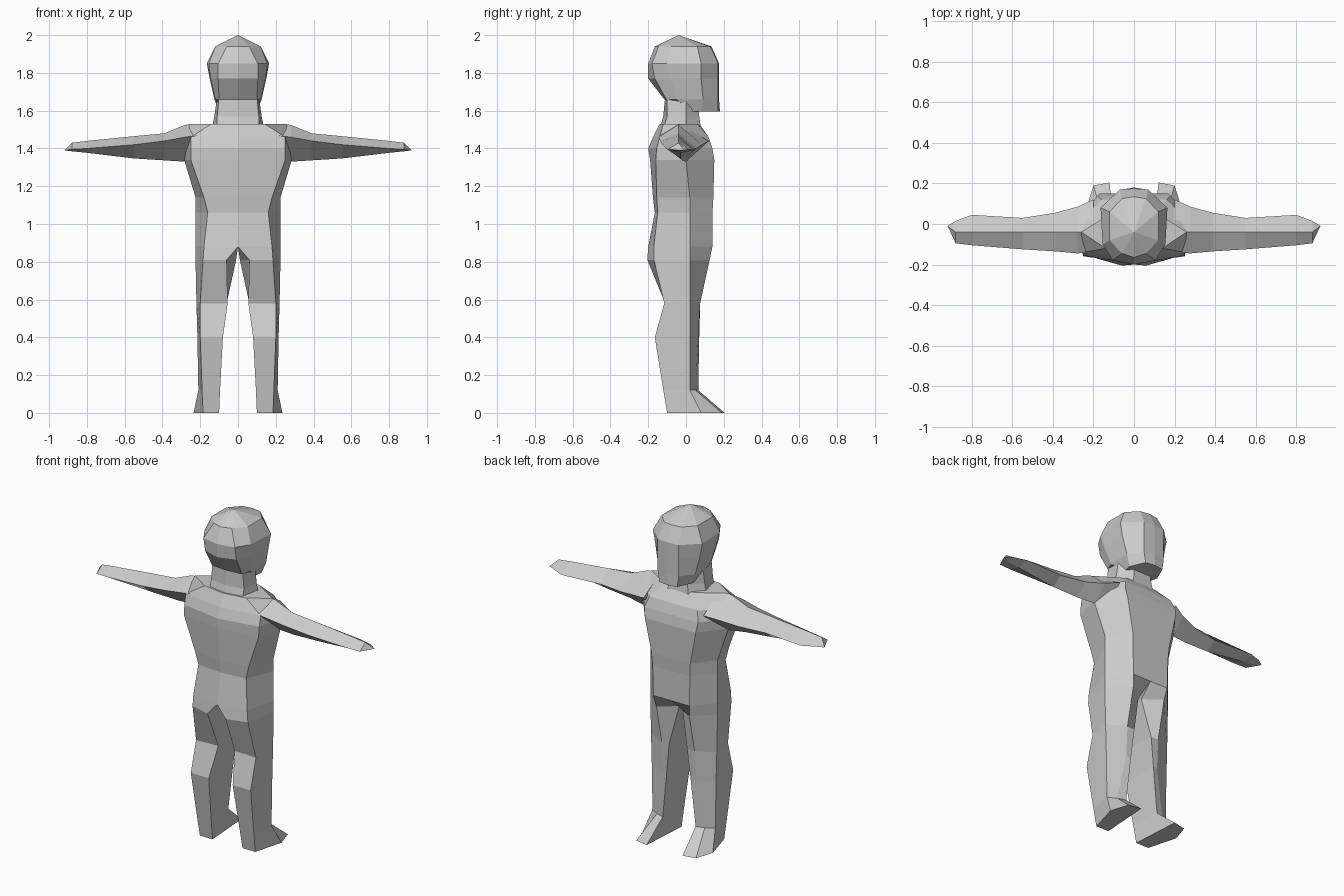
import bpy
import bmesh

cube = bpy.data.objects.get("Cube")
if cube:
    bpy.data.objects.remove(cube, do_unlink=True)

grey = bpy.data.materials.new("plain_grey")
grey.use_nodes = True
colour = (0.6, 0.6, 0.6, 1.0)
grey.diffuse_color = colour
grey.node_tree.nodes["Principled BSDF"].inputs["Base Color"].default_value = colour


def loft(name, rings, side=1, mirrored=False):
    """Skin closed rings of points, cap both ends, optionally mirror across x."""
    bm = bmesh.new()
    loops = [[bm.verts.new((side * x, y, z)) for x, y, z in ring] for ring in rings]
    count = len(loops[0])
    for lower, upper in zip(loops, loops[1:]):
        for i in range(count):
            j = (i + 1) % count
            bm.faces.new((lower[i], lower[j], upper[j], upper[i]))
    bm.faces.new(loops[0])
    bm.faces.new(loops[-1])
    if mirrored:
        # Open the centre seam before joining the two halves
        seam = [f for f in bm.faces if all(abs(v.co.x) < 0.001 for v in f.verts)]
        bmesh.ops.delete(bm, geom=seam, context='FACES')
        copy = bmesh.ops.duplicate(bm, geom=bm.verts[:] + bm.edges[:] + bm.faces[:])
        for element in copy["geom"]:
            if isinstance(element, bmesh.types.BMVert):
                element.co.x *= -1
    bmesh.ops.remove_doubles(bm, verts=bm.verts[:], dist=0.0005)
    bmesh.ops.recalc_face_normals(bm, faces=bm.faces[:])
    mesh = bpy.data.meshes.new(name)
    bm.to_mesh(mesh)
    bm.free()
    mesh.materials.append(grey)
    obj = bpy.data.objects.new(name, mesh)
    bpy.context.scene.collection.objects.link(obj)
    return obj


def level(z, *points):
    """A horizontal ring at height z."""
    return [(x, y, z) for x, y in points]


def section(x, *points):
    """An upright ring at distance x along an arm."""
    return [(x, y, z) for y, z in points]


# Shared ring where each leg meets the torso
hip = level(.88, (0, -.2), (.18, -.17), (.225, .02), (.12, .14), (0, .14))

# Legs with wedge feet
leg = [
    level(0, (.1, -.1), (.185, -.1), (.235, .08), (.2, .19), (.12, .205)),
    level(.12, (.095, -.12), (.19, -.12), (.21, .02), (.16, .05), (.11, .065)),
    level(.4, (.08, -.165), (.2, -.165), (.215, .02), (.11, .065), (.08, .07)),
    level(.58, (.055, -.11), (.2, -.115), (.22, .02), (.11, .075), (.06, .075)),
    level(.81, (.06, -.205), (.185, -.17), (.225, .02), (.11, .125), (.01, .05)),
    hip,
]
for label, side in (("left", 1), ("right", -1)):
    loft(label + "_leg", leg, side)

# Torso widening to the shoulders
torso = [
    hip,
    level(1.06, (0, -.165), (.16, -.15), (.225, .02), (.125, .14), (0, .14)),
    level(1.14, (0, -.175), (.18, -.155), (.225, .02), (.13, .145), (0, .145)),
    level(1.34, (0, -.19), (.25, -.16), (.285, 0), (.17, .15), (0, .15)),
    level(1.4, (0, -.2), (.25, -.155), (.29, 0), (.18, .14), (0, .14)),
    level(1.46, (0, -.175), (.25, -.14), (.28, 0), (.16, .12), (0, .12)),
    level(1.53, (0, -.14), (.14, -.12), (.26, -.04), (.1, .06), (0, .07)),
]
loft("torso", torso, mirrored=True)

# Tapered arms ending in pointed hands
arm = [
    section(.2, (-.14, 1.47), (-.04, 1.53), (.12, 1.44), (0, 1.34)),
    section(.28, (-.145, 1.46), (-.04, 1.525), (.085, 1.42), (0, 1.33)),
    section(.39, (-.135, 1.44), (-.04, 1.48), (.055, 1.4), (-.02, 1.337)),
    section(.55, (-.125, 1.42), (-.04, 1.465), (.03, 1.395), (-.03, 1.347)),
    section(.8, (-.105, 1.4), (-.04, 1.44), (.045, 1.39), (-.03, 1.377)),
    section(.88, (-.095, 1.395), (-.04, 1.43), (.015, 1.395), (-.03, 1.385)),
    section(.92, (-.01, 1.39), (-.01, 1.39), (-.01, 1.39), (-.01, 1.39)),
]
for label, side in (("left", 1), ("right", -1)):
    loft(label + "_arm", arm, side)

# Neck
neck = [
    level(1.5, (0, -.14), (.11, -.12), (.14, 0), (.07, .08), (0, .08)),
    level(1.57, (0, -.12), (.11, -.1), (.125, 0), (.06, .07), (0, .07)),
    level(1.68, (0, -.11), (.1, -.1), (.11, 0), (.06, .07), (0, .07)),
]
loft("neck", neck, mirrored=True)

# Faceted head with a jutting chin
head = [
    level(1.595, (0, .02), (.05, .02), (.09, .03), (.1, .08), (.06, .17), (0, .18)),
    level(1.66, (0, -.115), (.1, -.105), (.12, -.05), (.125, .09), (.07, .17), (0, .175)),
    level(1.77, (0, -.2), (.105, -.165), (.145, -.08), (.15, .08), (.07, .17), (0, .175)),
    level(1.85, (0, -.2), (.105, -.18), (.155, -.1), (.165, .08), (.07, .17), (0, .175)),
    level(1.94, (0, -.165), (.06, -.145), (.12, -.08), (.12, .06), (.06, .125), (0, .135)),
    level(2, *[(0, -.04)] * 6),
]
loft("head", head, mirrored=True)
